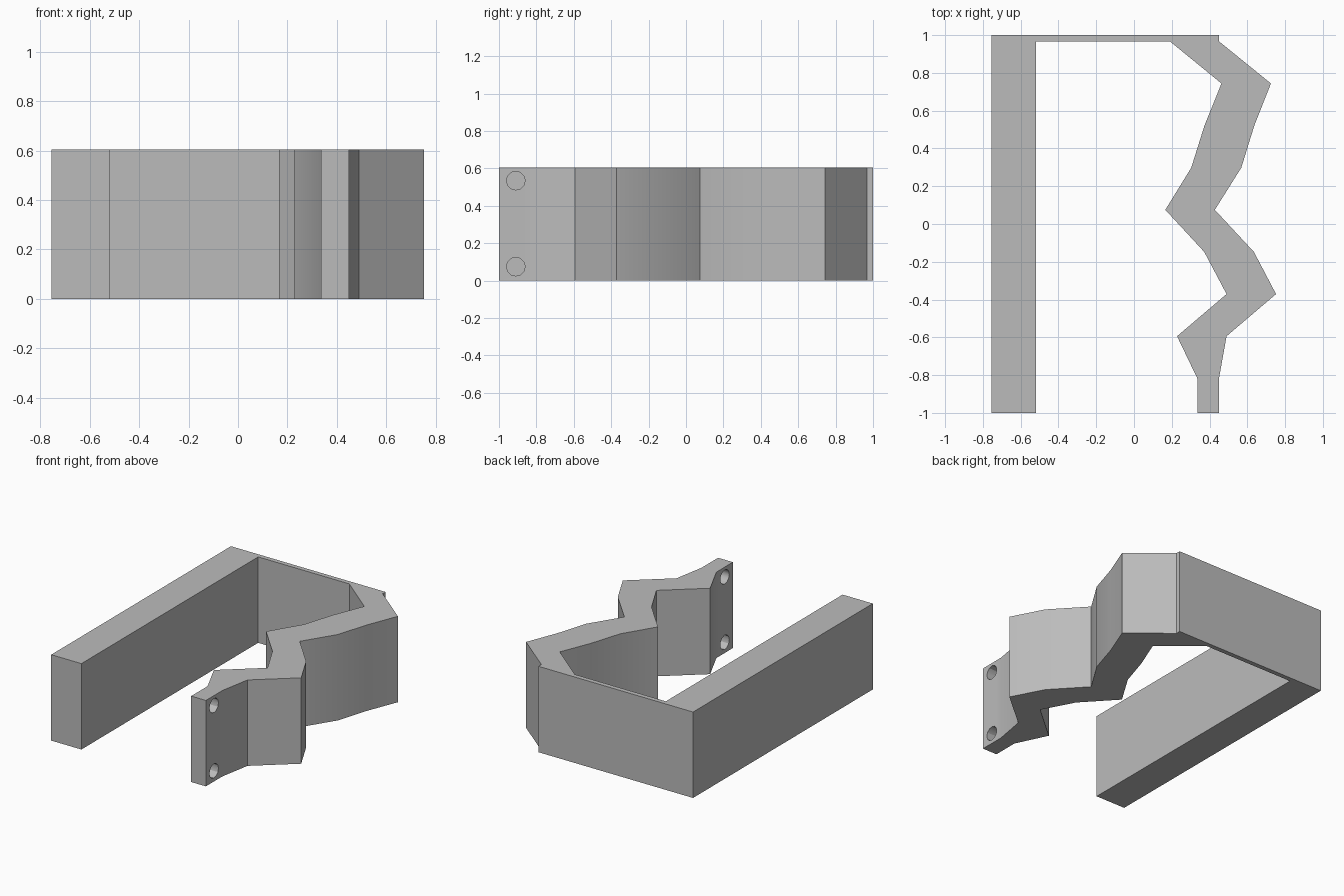
import bpy
import bmesh
import math

cube = bpy.data.objects.get("Cube")
if cube:
    bpy.data.objects.remove(cube, do_unlink=True)

HEIGHT = 0.605

grey = bpy.data.materials.new("plain grey")
grey.use_nodes = True
colour = (0.5, 0.5, 0.5, 1)
grey.diffuse_color = colour
grey.node_tree.nodes["Principled BSDF"].inputs["Base Color"].default_value = colour


def extrude_profile(name, points, height):
    """Closed plan outline raised from the floor."""
    bm = bmesh.new()
    face = bm.faces.new([bm.verts.new((x, y, 0)) for x, y in points])
    top = bmesh.ops.extrude_face_region(bm, geom=[face])["geom"]
    bmesh.ops.translate(bm, vec=(0, 0, height),
                        verts=[v for v in top if isinstance(v, bmesh.types.BMVert)])
    bmesh.ops.recalc_face_normals(bm, faces=bm.faces)
    mesh = bpy.data.meshes.new(name)
    bm.to_mesh(mesh)
    bm.free()
    obj = bpy.data.objects.new(name, mesh)
    bpy.context.collection.objects.link(obj)
    mesh.materials.append(grey)
    return obj


# Zigzag arm: evenly spaced stations from back to front, inner and outer x
outer = [0.45, 0.725, 0.637, 0.568, 0.428, 0.635, 0.752, 0.49, 0.45, 0.45]
inner = [0.19, 0.463, 0.373, 0.303, 0.166, 0.372, 0.49, 0.228, 0.335, 0.335]
stations = [0.967 - 0.223 * i for i in range(len(outer) - 1)] + [-1]

# Whole outline: straight bar, thin back plate, zigzag arm
bar = [(-0.52, -1), (-0.755, -1), (-0.755, 1)]
outline = (bar + [(0.45, 1)] + list(zip(outer, stations))
           + list(zip(inner, stations))[::-1] + [(-0.52, 0.967)])
bracket = extrude_profile("bracket", outline, HEIGHT)

# Two screw holes through the front tab of the arm
bpy.context.view_layer.update()
for z in (0.075, 0.535):
    bpy.ops.mesh.primitive_cylinder_add(vertices=12, radius=0.05, depth=0.4,
                                        location=(0.39, -0.91, z),
                                        rotation=(0, math.pi / 2, 0))
    cutter = bpy.context.object
    cutter.name = "hole_cutter"
    cutter.hide_render = True
    cutter.data.materials.append(grey)
    cut = bracket.modifiers.new("hole", 'BOOLEAN')
    cut.operation = 'DIFFERENCE'
    cut.solver = 'EXACT'
    cut.object = cutter
    bpy.ops.object.select_all(action='DESELECT')
    bracket.select_set(True)
    bpy.context.view_layer.objects.active = bracket
    bpy.ops.object.modifier_apply(modifier=cut.name)
    bpy.data.objects.remove(cutter, do_unlink=True)

# Soft shading on the gentle bends, crisp elsewhere
bpy.ops.object.shade_smooth_by_angle(angle=math.radians(30))
